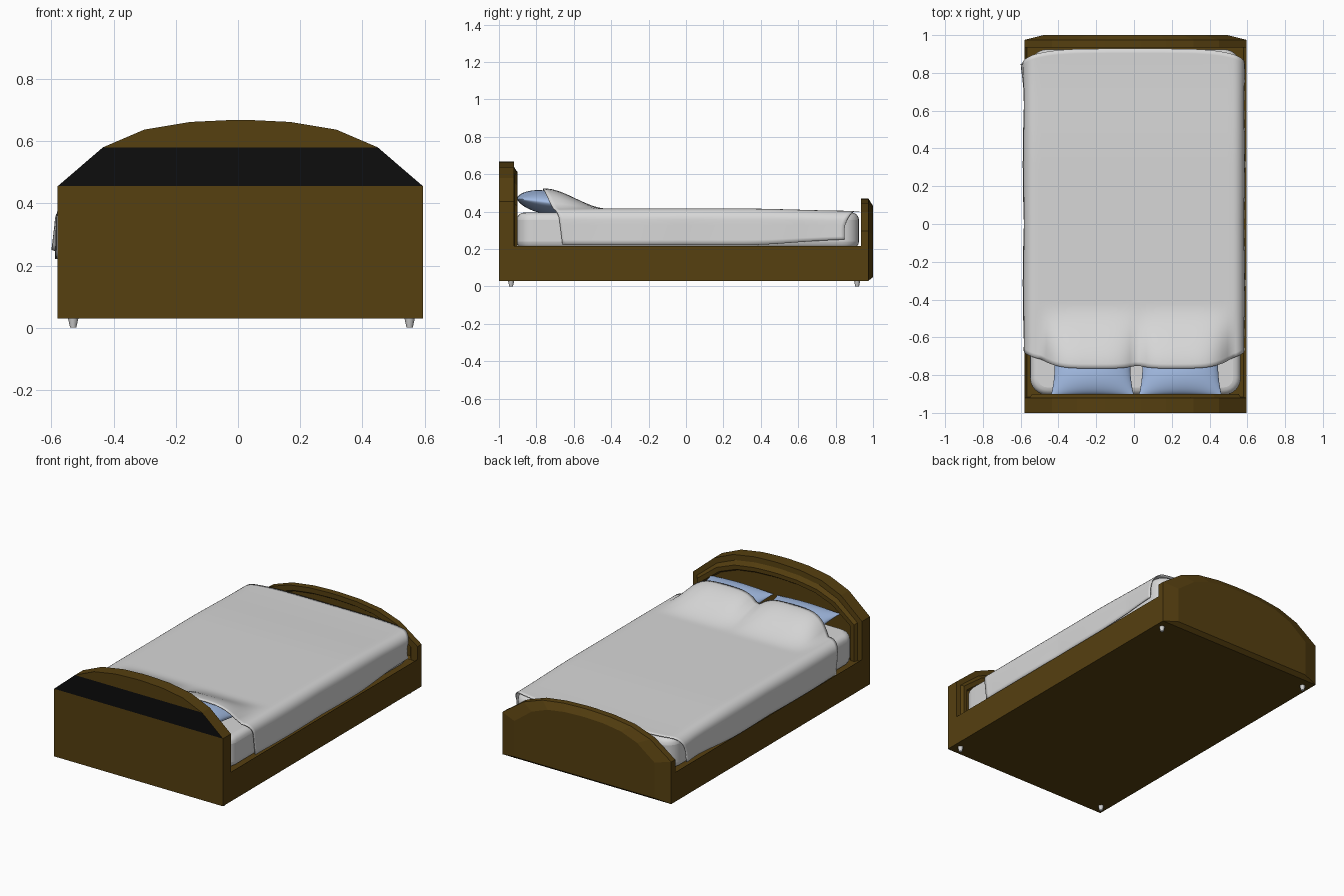
import bpy, bmesh, math
from mathutils import Matrix

if "Cube" in bpy.data.objects:
    bpy.data.objects.remove(bpy.data.objects["Cube"])


def material(name, rgb):
    m = bpy.data.materials.new(name)
    m.diffuse_color = (*rgb, 1)
    m.use_nodes = True
    m.node_tree.nodes["Principled BSDF"].inputs["Base Color"].default_value = m.diffuse_color
    return m


WOOD = material("dark wood", (0.092, 0.050, 0.005))
BLACK = material("black panel", (0.004, 0.004, 0.004))
LINEN = material("white linen", (0.68, 0.68, 0.68))
BLUE = material("pillow blue", (0.38, 0.52, 0.80))
METAL = material("foot grey", (0.65, 0.65, 0.65))

CX, HALF = 0.0075, 0.5875   # frame centre and half width


def finish(name, bm, mats, smooth=None):
    bmesh.ops.recalc_face_normals(bm, faces=bm.faces[:])
    me = bpy.data.meshes.new(name)
    bm.to_mesh(me)
    bm.free()
    for m in mats:
        me.materials.append(m)
    ob = bpy.data.objects.new(name, me)
    bpy.context.collection.objects.link(ob)
    if smooth:
        bpy.context.view_layer.objects.active = ob
        ob.select_set(True)
        bpy.ops.object.shade_smooth_by_angle(angle=math.radians(smooth))
        ob.select_set(False)
    return ob


def smoothstep(t):
    t = max(0.0, min(1.0, t))
    return t * t * (3 - 2 * t)


# arched end boards: rings of one arch outline, stitched along y
ARCH = [(1, 0), (0.752, 0.587), (0.525, 0.855), (0.275, 0.97), (0.05, 1)]


def board(name, shoulder, loops, mats):
    bm = bmesh.new()
    rings = []
    for y, kx, zb, zt, drop in loops:
        sh = shoulder - drop
        left = [(-1, zb)] + [(-fx, sh + fz * (zt - sh)) for fx, fz in ARCH]
        pts = left + [(-x, z) for x, z in reversed(left)]
        rings.append([bm.verts.new((CX + x * kx * HALF, y, z)) for x, z in pts])
    n = len(rings[0])
    for a, b in zip(rings, rings[1:]):
        for i in range(n):
            j = (i + 1) % n
            bm.faces.new((a[i], a[j], b[j], b[i]))
    # caps made of horizontal strips; the second strip can be painted
    for k, r in enumerate((rings[0], rings[-1])):
        for i in range(n // 2 - 1):
            f = bm.faces.new((r[i], r[i + 1], r[n - 2 - i], r[n - 1 - i]))
            if k == 0 and i == 1 and len(mats) > 1:
                f.material_index = 1
    return finish(name, bm, mats)


# (y, width factor, bottom, top, shoulder drop)
board("headboard", 0.455, [
    (-1.0, 1, 0.03, 0.668, 0), (-0.92, 1, 0.03, 0.668, 0),
    (-0.918, 0.95, 0.03, 0.635, 0.015), (-0.90, 0.93, 0.03, 0.61, 0.025),
    (-0.90, 0.89, 0.03, 0.585, 0.04), (-0.915, 0.88, 0.03, 0.575, 0.045)],
    [WOOD, BLACK])
board("footboard", 0.295, [
    (0.95, 0.9, 0.04, 0.43, 0.02), (0.935, 0.92, 0.035, 0.44, 0.015),
    (0.935, 1, 0.03, 0.47, 0), (0.975, 1, 0.03, 0.47, 0),
    (1.0, 0.83, 0.05, 0.43, 0.02)], [WOOD])

# bed base with a shallow tray on top
bm = bmesh.new()
bmesh.ops.create_cube(bm, size=1, matrix=Matrix.Translation((CX, 0.01, 0.1225))
                      @ Matrix.Diagonal((2 * HALF, 1.88, 0.185, 1)))
top = [f for f in bm.faces if f.normal.z > 0.9]
bmesh.ops.inset_region(bm, faces=top, thickness=0.02)
bmesh.ops.translate(bm, verts=top[0].verts[:], vec=(0, 0, -0.015))
finish("bed_base", bm, [WOOD])

# small tapered feet
for side, x in (("left", -0.53), ("right", 0.552)):
    for end, y in (("head", -0.935), ("tail", 0.915)):
        bm = bmesh.new()
        bmesh.ops.create_cone(bm, cap_ends=True, segments=12, radius1=0.01,
                              radius2=0.017, depth=0.032,
                              matrix=Matrix.Translation((x, y, 0.016)))
        finish(f"{end}_{side}_foot", bm, [METAL], 40)

# mattress: rounded plan corners, then soft rims
bm = bmesh.new()
bmesh.ops.create_cube(bm, size=1, matrix=Matrix.Translation((CX, 0.01, 0.298))
                      @ Matrix.Diagonal((1.115, 1.83, 0.194, 1)))
upright = [e for e in bm.edges if abs(e.verts[0].co.z - e.verts[1].co.z) > 0.1]
bmesh.ops.bevel(bm, geom=upright, offset=0.09, segments=6, profile=0.5, affect='EDGES')
mattress = finish("mattress", bm, [LINEN], 40)
bev = mattress.modifiers.new("soft_rim", 'BEVEL')
bev.width, bev.segments, bev.limit_method = 0.04, 4, 'ANGLE'
bev.angle_limit = math.radians(60)

# pillows: two domed grids welded along a pinched outline
PILLOWS = (-0.22, 0.245)
for name, px in zip(("left_pillow", "right_pillow"), PILLOWS):
    bm = bmesh.new()
    N = 24
    for sgn in (1, -1):
        grid = []
        for i in range(N + 1):
            u = math.sin((i / N - 0.5) * math.pi)
            row = []
            for j in range(N + 1):
                v = math.sin((j / N - 0.5) * math.pi)
                h = 0.062 * (max(0, 1 - u * u) * max(0, 1 - v * v)) ** 0.6
                row.append(bm.verts.new((
                    px + 0.22 * u * (1 - 0.09 * (1 - v * v)),
                    -0.75 + 0.16 * v * (1 - 0.04 * (1 - u * u)),
                    0.45 - 0.02 * v + sgn * h)))
            grid.append(row)
        for i in range(N):
            for j in range(N):
                bm.faces.new((grid[i][j], grid[i + 1][j], grid[i + 1][j + 1], grid[i][j + 1]))
    bmesh.ops.remove_doubles(bm, verts=bm.verts[:], dist=0.0004)
    finish(name, bm, [BLUE], 70)

# blanket: rounded cross-section swept from pillows to the tail end
W, R, ZB, ZT = 0.583, 0.06, 0.221, 0.416
half = [(W, ZB + (ZT - R - ZB) * k / 5) for k in range(5)]
half += [(W - R + R * math.cos(a), ZT - R + R * math.sin(a))
         for a in (k * math.pi / 12 for k in range(7))]
half += [((W - R) * (1 - k / 18), ZT) for k in range(1, 18)]
section = [(-x, z) for x, z in half] + [(0, ZT)] + half[::-1]


def bulge(x):
    return max(max(0, 1 - (abs(x - c) / 0.27) ** 4) for c in PILLOWS)


bm = bmesh.new()
rows = []
M = 70
for x, z in section:
    drop = (ZT - z) / (ZT - ZB)
    edge = abs(x) / W
    y0 = -0.735 - 0.03 * bulge(x) + 0.05 * edge ** 6 + 0.025 * drop
    y1 = 0.928 - 0.05 * edge ** 5 - 0.03 * min(1, drop * 2)
    row = []
    for j in range(M + 1):
        y = y0 + (y1 - y0) * j / M
        foot = smoothstep((y - 0.3) / 0.6)
        zz = z + 0.108 * smoothstep((-0.42 - y) / 0.34) * bulge(x) * (1 - drop)
        zz -= 0.012 * foot * (1 - drop)                # slight sag at the tail
        zz += 0.03 * foot * drop ** 2                  # hem lifts at the tail
        xx = x + math.copysign(0.006 * drop * math.sin(5 * y), x)
        if x < 0:
            xx -= 0.013 * drop * smoothstep((y - 0.7) / 0.18)
        row.append(bm.verts.new((CX * (1 - edge) + max(-0.6, min(0.592, xx)), y, zz)))
    rows.append(row)
for a, b in zip(rows, rows[1:]):
    for j in range(M):
        bm.faces.new((a[j], b[j], b[j + 1], a[j + 1]))
blanket = finish("blanket", bm, [LINEN], 60)
sol = blanket.modifiers.new("cloth_thickness", 'SOLIDIFY')
sol.thickness = 0.005
up = sum(p.normal.z * p.area for p in blanket.data.polygons) > 0
sol.offset = -1 if up else 1
if not up:
    blanket.data.flip_normals()
    sol.offset = -1
